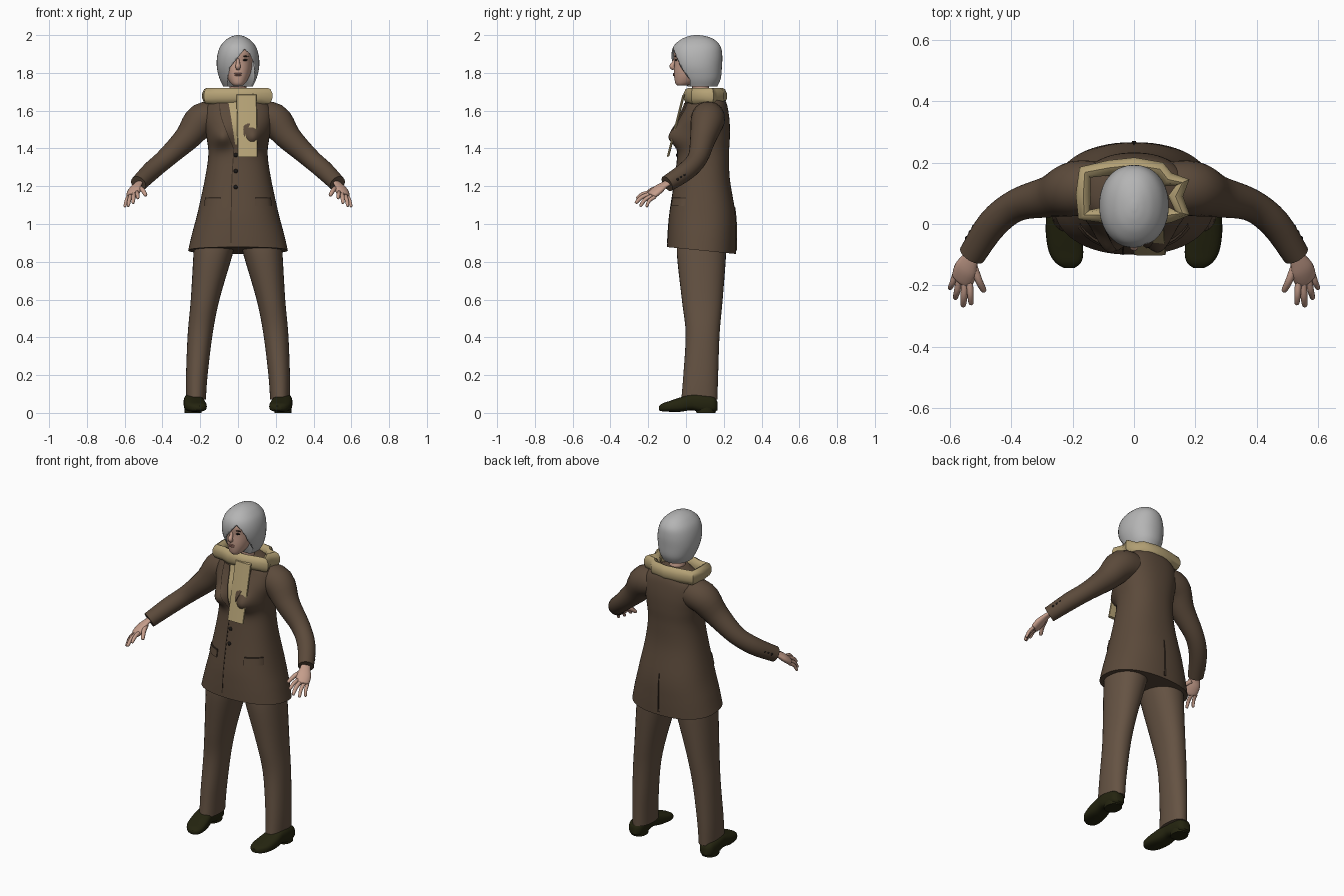
import bpy, bmesh, math
from mathutils import Vector
from mathutils.bvhtree import BVHTree

if "Cube" in bpy.data.objects:
    bpy.data.objects.remove(bpy.data.objects["Cube"])


def material(name, r, g, b):
    m = bpy.data.materials.new(name)
    m.use_nodes = True
    m.diffuse_color = (r, g, b, 1)
    node = m.node_tree.nodes["Principled BSDF"]
    node.inputs["Base Color"].default_value = (r, g, b, 1)
    node.inputs["Roughness"].default_value = 0.8
    return m


COAT = material("coat brown", .105, .068, .043)
TROUSERS = material("trouser brown", .13, .086, .056)
SCARF = material("scarf tan", .46, .36, .18)
HAIR = material("silver hair", .46, .46, .46)
SKIN = material("skin", .56, .34, .26)
SHOE = material("dark olive leather", .018, .018, .005)
BUTTON = material("black button", .012, .01, .009)
SEAM = material("dark seam", .04, .026, .017)
LIPS = material("lips", .4, .19, .15)


def finish(name, bm, mat, angle=45):
    bmesh.ops.recalc_face_normals(bm, faces=bm.faces)
    mesh = bpy.data.meshes.new(name)
    bm.to_mesh(mesh)
    bm.free()
    mesh.materials.append(mat)
    ob = bpy.data.objects.new(name, mesh)
    bpy.context.scene.collection.objects.link(ob)
    bpy.ops.object.select_all(action='DESELECT')
    ob.select_set(True)
    bpy.context.view_layer.objects.active = ob
    bpy.ops.object.shade_smooth_by_angle(angle=math.radians(angle))
    return ob


def spline(rows, steps=5):
    """Smooth curve through rows of numbers."""
    out = []
    for i in range(len(rows) - 1):
        a, b, c, d = (rows[max(i - 1, 0)], rows[i], rows[i + 1],
                      rows[min(i + 2, len(rows) - 1)])
        for k in range(steps):
            t = k / steps
            out.append([q + t * (r - p) / 2 + t * t * (p - 2.5 * q + 2 * r - s / 2)
                        + t ** 3 * (1.5 * (q - r) + (s - p) / 2)
                        for p, q, r, s in zip(a, b, c, d)])
    return out + [list(rows[-1])]


def section(c, u, v, n=24, p=2.0):
    """Superellipse ring about c with half axes u and v."""
    def f(w):
        return math.copysign(abs(w) ** (2 / p), w)
    angles = [2 * math.pi * i / n for i in range(n)]
    return [Vector(c) + Vector(u) * f(math.cos(a)) + Vector(v) * f(math.sin(a)) for a in angles]


def loft(name, rings, mat, closed=False, angle=45):
    bm = bmesh.new()
    vs = [[bm.verts.new(p) for p in ring] for ring in rings]
    n = len(vs[0])
    pairs = list(zip(vs, vs[1:])) + ([(vs[-1], vs[0])] if closed else [])
    for a, b in pairs:
        for i in range(n):
            bm.faces.new((a[i], a[(i + 1) % n], b[(i + 1) % n], b[i]))
    if not closed:
        bm.faces.new(vs[0])
        bm.faces.new(vs[-1])
    return finish(name, bm, mat, angle)


def body(rows, side=1, n=32, p=2.3, steps=5):
    """Level rings from rows of height, centre x, half width, front y, back y."""
    return [section((side * x, (f + b) / 2, z), (w, 0, 0), (0, (b - f) / 2, 0), n, p)
            for z, x, w, f, b in spline(rows, steps)]


def tube(name, rows, mat, ref=(0, 0, 1), flat=1, side=1, n=16, closed=False, steps=4):
    """Tube through rows of x, y, z, radius."""
    rows = rows if closed else spline(rows, steps)
    pts = [Vector((side * r[0], r[1], r[2])) for r in rows]
    ref = Vector((side * ref[0], ref[1], ref[2]))
    rings, last = [], len(pts) - 1
    for i, c in enumerate(pts):
        nxt = pts[(i + 1) % len(pts)] if closed else pts[min(i + 1, last)]
        prv = pts[i - 1] if closed else pts[max(i - 1, 0)]
        t = (nxt - prv).normalized()
        u = (ref - t * ref.dot(t)).normalized()
        rings.append(section(c, u * rows[i][3], t.cross(u) * rows[i][3] * flat, n))
    return loft(name, rings, mat, closed)


def ball(name, loc, size, mat):
    bm = bmesh.new()
    bmesh.ops.create_uvsphere(bm, u_segments=16, v_segments=10, radius=1)
    bmesh.ops.scale(bm, vec=size, verts=bm.verts)
    bmesh.ops.translate(bm, vec=loc, verts=bm.verts)
    return finish(name, bm, mat)


# Coat body, with bust and a hem that dips at the back
coat_rings = body([(.86, 0, .264, -.1, .265), (.95, 0, .243, -.096, .266), (1.06, 0, .214, -.087, .261),
                   (1.24, 0, .175, -.06, .232), (1.37, 0, .157, -.045, .228),
                   (1.46, 0, .167, -.05, .232), (1.54, 0, .182, -.045, .231),
                   (1.61, 0, .177, -.015, .222), (1.65, 0, .145, .0, .21),
                   (1.675, 0, .1, .02, .19), (1.69, 0, .07, .03, .17)], n=64, steps=6)
for ring in coat_rings:
    for v in ring:
        if v.y < .06:
            v.y -= .056 * math.exp(-((abs(v.x) - .085) / .05) ** 2 - ((v.z - 1.46) / .055) ** 2)
        v.z -= .1 * (v.y - .08) * max(0, (1.1 - v.z) / .24)
coat = loft("coat_body", coat_rings, COAT)
coat_tree = BVHTree.FromPolygons([v.co.copy() for v in coat.data.vertices],
                                 [tuple(p.vertices) for p in coat.data.polygons])


def strip(name, rows, mat, back=False, lift=.004, across=4):
    """Thin plate laid on the coat through rows of z, left x, right x."""
    d = -1 if back else 1
    bm, grid = bmesh.new(), []
    for z, a, b in spline(rows, 8):
        line = []
        for k in range(across + 1):
            x = a + (b - a) * k / across
            hit = coat_tree.ray_cast(Vector((x, -d, z)), Vector((0, d, 0)))[0]
            y = hit.y if hit else 0
            line.append([bm.verts.new((x, y - d * o, z)) for o in (lift, -.003)])
        grid.append(line)
    for r, s in zip(grid, grid[1:]):
        for k in range(across):
            for o in (0, 1):
                bm.faces.new((r[k][o], r[k + 1][o], s[k + 1][o], s[k][o]))
        for k in (0, across):
            bm.faces.new((r[k][0], r[k][1], s[k][1], s[k][0]))
    for r in (grid[0], grid[-1]):
        for k in range(across):
            bm.faces.new((r[k][0], r[k + 1][0], r[k + 1][1], r[k][1]))
    return finish(name, bm, mat)


# Coat details
strip("shirt_opening", [(1.65, -.06, .04), (1.55, -.045, .03), (1.42, -.018, .0)], SCARF, lift=.002)
strip("right_lapel", [(1.64, -.095, -.05), (1.56, -.085, -.036), (1.4, -.022, -.012)], COAT, lift=.007)
strip("left_lapel", [(1.64, .04, .085), (1.56, .026, .075), (1.4, .0, .01)], COAT, lift=.007)
strip("right_lapel_edge", [(1.64, -.098, -.094), (1.56, -.089, -.084), (1.4, -.026, -.021)], SEAM)
strip("front_opening", [(1.4, -.024, -.02), (1.2, -.036, -.031), (.9, -.04, -.035)], SEAM, lift=.002)
strip("back_vent", [(1.09, -.002, .002), (.98, -.004, .004), (.86, -.006, .006)], SEAM, back=True)
for s, word in ((1, "left"), (-1, "right")):
    strip(word + "_pocket_flap", [(1.135, s * .09, s * .175), (1.095, s * .09, s * .18)], COAT, lift=.008)
    strip(word + "_pocket_seam", [(1.139, s * .09, s * .175), (1.134, s * .09, s * .175)], SEAM, lift=.009)
for i, z in enumerate((1.365, 1.28, 1.195)):
    y = coat_tree.ray_cast(Vector((-.012, -1, z)), Vector((0, 1, 0)))[0].y
    ball("front_button_%d" % i, (-.012, y, z), (.011, .007, .011), BUTTON)

for s, word in ((1, "left"), (-1, "right")):
    # Sleeves and cuff buttons
    tube(word + "_sleeve", [(.09, .12, 1.565, .08), (.19, .115, 1.55, .09), (.27, .09, 1.455, .069),
                            (.38, .062, 1.35, .053), (.46, .0, 1.28, .05), (.527, -.1, 1.213, .044)],
         COAT, side=s, n=24)
    for i in (-1, 0, 1):
        ball("%s_cuff_button_%d" % (word, i), (s * (.531 + .011 * i), -.028 - .018 * i, 1.248 - .011 * i),
             (.008, .008, .008), BUTTON)
    # Hands
    tube(word + "_palm", [(.515, -.08, 1.225, .026), (.533, -.115, 1.207, .029), (.547, -.148, 1.182, .04),
                          (.558, -.18, 1.155, .038), (.562, -.188, 1.148, .028)],
         SKIN, ref=(.85, .25, -.35), flat=.5, side=s)
    for finger, a, b, r in (("index", (.535, -.18, 1.168), (.53, -.262, 1.135), .011),
                            ("middle", (.55, -.185, 1.16), (.556, -.268, 1.11), .012),
                            ("ring", (.568, -.178, 1.15), (.582, -.243, 1.093), .011),
                            ("little", (.582, -.165, 1.143), (.6, -.21, 1.09), .01),
                            ("thumb", (.525, -.13, 1.195), (.487, -.22, 1.15), .013)):
        a, b = Vector(a), Vector(b)
        mid = (a + b) / 2 + Vector((0, -.006, .008))
        tube("%s_%s_finger" % (word, finger), [(*a, r), (*mid, r * .95), (*b.lerp(mid, .15), r * .75), (*b, r * .3)],
             SKIN, ref=(1, .2, 0), side=s, n=10)
    # Trouser legs
    loft(word + "_trouser_leg", body([(.07, .222, .052, -.025, .166), (.2, .218, .057, -.014, .17),
                                      (.42, .2, .066, -.002, .178), (.6, .174, .076, -.022, .194),
                                      (.84, .132, .104, -.048, .212), (.95, .115, .115, -.04, .21)],
                                     side=s, p=2.2), TROUSERS)
    # Shoes
    shoe = [(.166, .238, .022, .014, .06), (.145, .238, .042, .004, .085), (.08, .238, .05, .004, .1),
            (.03, .236, .05, .014, .1), (-.03, .23, .057, .006, .082), (-.09, .221, .056, .006, .062),
            (-.125, .214, .042, .008, .05), (-.143, .211, .018, .014, .036)]
    loft(word + "_shoe", [section((s * x, y, (a + b) / 2), (w, 0, 0), (0, 0, (b - a) / 2), 24, 2.8)
                          for y, x, w, a, b in spline(shoe)], SHOE)
    loft(word + "_heel", body([(0, .238, .044, .055, .155), (.03, .238, .046, .05, .158)], side=s, steps=1), SHOE)

# Neck, head and face
tube("neck", [(0, .1, 1.62, .05), (0, .08, 1.7, .045), (0, .07, 1.8, .046)], SKIN, ref=(1, 0, 0))
loft("head", body([(1.732, 0, .022, -.045, .0), (1.745, 0, .038, -.056, .04), (1.775, 0, .057, -.062, .09),
                   (1.81, 0, .07, -.064, .13), (1.86, 0, .078, -.062, .155), (1.91, 0, .078, -.064, .16),
                   (1.95, 0, .06, -.03, .14), (1.97, 0, .03, .0, .1)], p=2.1), SKIN)
tube("nose", [(0, -.055, 1.878, .007), (0, -.066, 1.852, .01), (0, -.074, 1.834, .014), (0, -.062, 1.822, .01)],
     SKIN, ref=(1, 0, 0))
ball("upper_lip", (0, -.064, 1.796), (.021, .006, .004), LIPS)
ball("lower_lip", (0, -.063, 1.788), (.018, .006, .005), LIPS)
for s, word in ((1, "left"), (-1, "right")):
    ball(word + "_eye", (s * .036, -.053, 1.868), (.015, .005, .005), BUTTON)
    ball(word + "_eyebrow", (s * .038, -.055, 1.888), (.02, .005, .003), SEAM)

# Bobbed hair with an opening for the face and a fringe swept to one side
hair = loft("bobbed_hair", body([(1.728, 0, .078, -.012, .165), (1.77, 0, .098, -.04, .184),
                                 (1.83, 0, .112, -.066, .19), (1.89, 0, .11, -.077, .192),
                                 (1.94, 0, .094, -.066, .183), (1.975, 0, .064, -.03, .152),
                                 (1.993, 0, .033, .01, .11), (2.0, 0, .008, .045, .07)], n=40, p=2.15), HAIR)
outline = [(.035, 1.925), (-.005, 1.875), (-.042, 1.83), (-.055, 1.77), (-.05, 1.7),
           (.082, 1.7), (.088, 1.8), (.08, 1.86), (.062, 1.9)]
cutter = loft("face_opening_cutter", [[Vector((x, y, z)) for x, z in outline] for y in (-.3, .02)], HAIR)
cutter.hide_render = True
cut = hair.modifiers.new("face opening", 'BOOLEAN')
cut.operation, cut.solver, cut.object = 'DIFFERENCE', 'EXACT', cutter
bpy.context.view_layer.objects.active = hair
bpy.ops.object.modifier_apply(modifier=cut.name)
bpy.data.objects.remove(cutter)

# Scarf loop and hanging end
loop = [(-.16, .168), (-.165, .095), (-.162, .03), (-.11, .03), (-.06, .012), (.04, .012), (.12, .03),
        (.158, .035), (.135, .09), (.158, .135), (.11, .145), (.085, .178), (0, .192), (-.08, .183)]
tube("scarf_loop", [(x, y, 1.678, .043) for x, y in loop], SCARF, flat=.6, n=10, closed=True)
loft("scarf_end", [section((.045 + .006 * t, -.012 - .083 * t, 1.685 - .328 * t), (.053, 0, 0), (0, .007, .002), 12, 6)
                   for t in (0, .25, .5, .75, 1)], SCARF)
